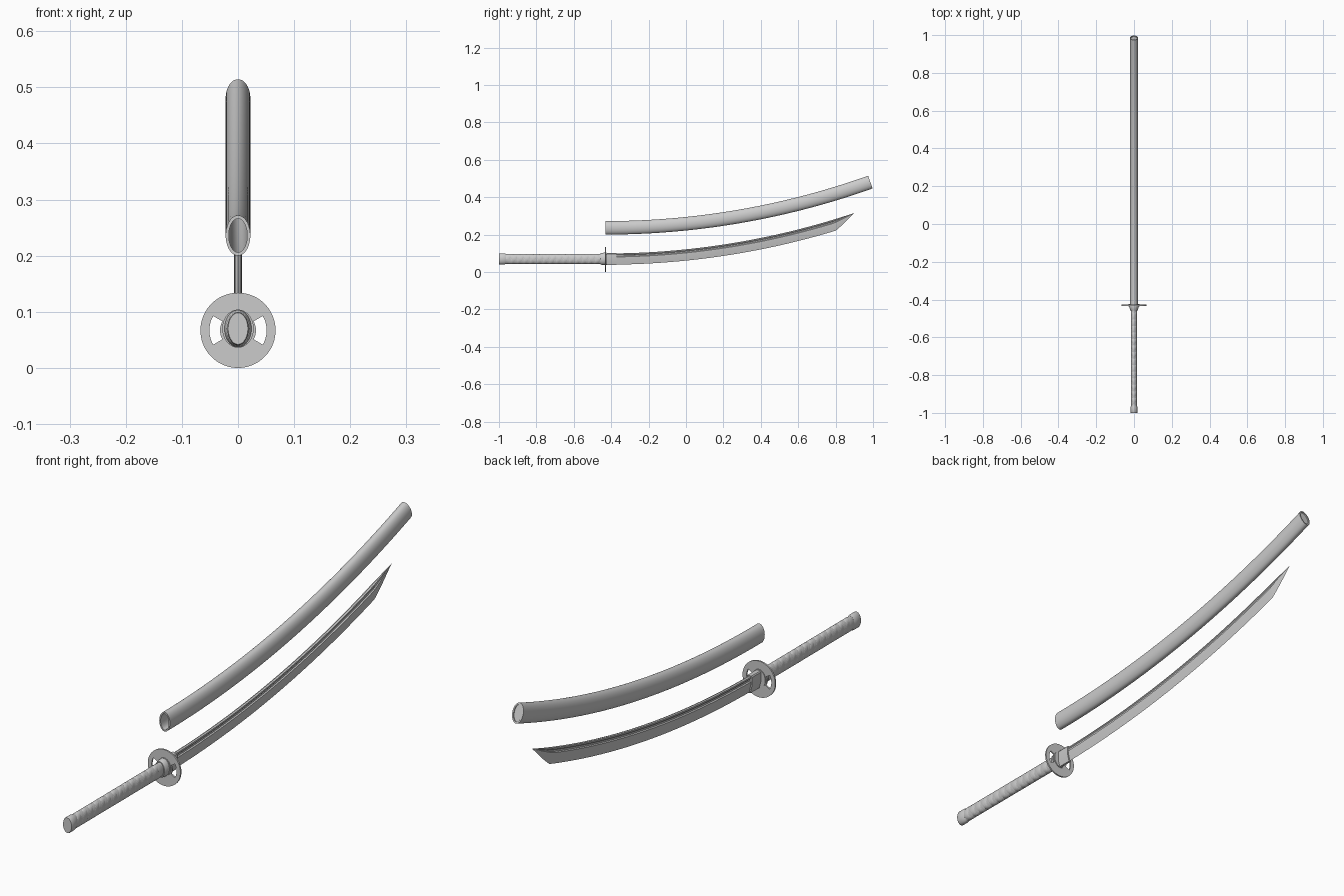
import bpy, bmesh
from math import sin, cos, pi, radians

if "Cube" in bpy.data.objects:
    bpy.data.objects.remove(bpy.data.objects["Cube"])

R = 4.22            # bend radius shared by blade and scabbard
Y0, ZH = -0.43, 0.07  # guard position, grip axis height


def finish(name, bm, angle=30):
    bmesh.ops.recalc_face_normals(bm, faces=bm.faces[:])
    me = bpy.data.meshes.new(name)
    bm.to_mesh(me)
    bm.free()
    ob = bpy.data.objects.new(name, me)
    bpy.context.collection.objects.link(ob)
    bpy.ops.object.select_all(action='DESELECT')
    ob.select_set(True)
    bpy.context.view_layer.objects.active = ob
    bpy.ops.object.shade_smooth_by_angle(angle=radians(angle))
    return ob


def loft(name, rings, angle=30, caps=True, closed=True):
    """Skin a list of equal-length point rings."""
    bm = bmesh.new()
    rows = [[bm.verts.new(p) for p in ring] for ring in rings]
    n = len(rows[0])
    for a, b in zip(rows, rows[1:]):
        for i in range(n if closed else n - 1):
            j = (i + 1) % n
            bm.faces.new((a[i], a[j], b[j], b[i]))
    if caps:
        bm.faces.new(rows[0])
        bm.faces.new(rows[-1])
    bmesh.ops.remove_doubles(bm, verts=bm.verts[:], dist=1e-6)
    return finish(name, bm, angle)


def ellipse(rx, rz, n=48):
    return [(rx * cos(2 * pi * i / n), rz * sin(2 * pi * i / n)) for i in range(n)]


def bend(section, a, z0):
    """Place an (x, v) section on the arc at angle a (starts level at the guard)."""
    return [(x, Y0 + (R - v) * sin(a), z0 + R - (R - v) * cos(a)) for x, v in section]


def straight(name, stations):
    """Elliptical solid along y from (y, rx, rz) stations."""
    return loft(name, [[(x, y, ZH + z) for x, z in ellipse(rx, rz)] for y, rx, rz in stations])


# Blade: spine, groove, ridge and cutting edge, mirrored across x
half = [(0.0055, 0.027), (0.0062, 0.022), (0.0035, 0.019), (0.0035, 0.013),
        (0.0075, 0.010), (0.0070, 0.003)]
section = [(0, 0.029)] + half + [(0, -0.031)] + [(-x, v) for x, v in reversed(half)]
a_edge, a_tip = radians(16.8), radians(18.5)
rings = [bend(section, a_edge * i / 40, ZH) for i in range(41)]
for i in range(1, 9):
    t = i / 8
    f = max(1 - t ** 1.1, 0.01)
    sec = [(x * f, 0.029 - (0.029 - v) * f) for x, v in section]
    rings.append(bend(sec, a_edge + (a_tip - a_edge) * t, ZH))
loft("blade", rings, 20)

# Blade collar beside the guard
collar = [(0.008, 0.031), (0.011, 0.027), (0.011, -0.005), (0.004, -0.033)]
collar += [(-x, v) for x, v in reversed(collar)]
loft("blade_collar", [bend(collar, a, ZH) for a in (0, 0.007, 0.014)], 25)

# Scabbard: curved tube with a recessed end plug
a_end = radians(19.6)
outer, inner = ellipse(0.022, 0.036), ellipse(0.0165, 0.030)
angles = [a_end * i / 48 for i in range(49)]
rings = [bend(outer, a, 0.236) for a in angles]
rings += [bend(inner, a, 0.236) for a in reversed(angles)]
rings.append(rings[0])
loft("scabbard", rings, caps=False)
loft("scabbard_plug", [bend(ellipse(0.0167, 0.0302), a_end - d, 0.236) for d in (0.004, 0.001)])

# Guard: disc with two curved windows
bm = bmesh.new()
N = 72
radii = [0.012, 0.032, 0.051, 0.067]
levels = [[[bm.verts.new((r * cos(2 * pi * i / N), y, 0.067 + r * sin(2 * pi * i / N)))
            for i in range(N)] for r in radii] for y in (Y0 - 0.003, Y0 + 0.003)]


def solid(k, i):
    i %= N
    window = min(i, N - 1 - i) < 6 or 30 <= i < 42
    return 0 <= k < 3 and not (k == 1 and window)


for k in range(3):
    for i in range(N):
        if not solid(k, i):
            continue
        j = (i + 1) % N
        for L in levels:
            bm.faces.new((L[k][i], L[k][j], L[k + 1][j], L[k + 1][i]))
        edges = [((k, i), (k, j), (k - 1, i)), ((k + 1, i), (k + 1, j), (k + 1, i)),
                 ((k, i), (k + 1, i), (k, i - 1)), ((k, j), (k + 1, j), (k, i + 1))]
        for p, q, neighbour in edges:
            if not solid(*neighbour):
                A, B = levels
                bm.faces.new((A[p[0]][p[1]], A[q[0]][q[1]], B[q[0]][q[1]], B[p[0]][p[1]]))
finish("guard", bm)

# Washer either side of the guard, front ferrule, grip and pommel cap
straight("guard_washer", [(Y0 - 0.006, 0.028, 0.034), (Y0 + 0.006, 0.028, 0.034)])
straight("grip_ferrule", [(-0.458, 0.019, 0.029), (-0.455, 0.021, 0.031),
                          (-0.438, 0.024, 0.033), (-0.434, 0.024, 0.033)])
straight("grip_core", [(-0.985, 0.0155, 0.0265), (-0.45, 0.0155, 0.0265)])
straight("pommel_cap", [(-1.0, 0.0175, 0.028), (-0.997, 0.019, 0.0295),
                        (-0.972, 0.019, 0.0295), (-0.962, 0.016, 0.027)])

# Crossed cord wrap, two ribbons winding each way
for n, (way, phase) in enumerate([(1, 0), (1, pi), (-1, 0), (-1, pi)]):
    rings = []
    for i in range(241):
        t = i / 240
        phi = phase + way * 2 * pi * 7 * t
        ring = []
        for w, d in ((-0.014, -0.0003), (-0.011, 0.0009), (0.011, 0.0009), (0.014, -0.0003)):
            y = -0.955 + 0.485 * t + w
            ring.append(((0.0155 + d) * cos(phi), y, ZH + (0.0265 + d) * sin(phi)))
        rings.append(ring)
    loft(f"grip_wrap_{n + 1}", rings, caps=False, closed=False)
